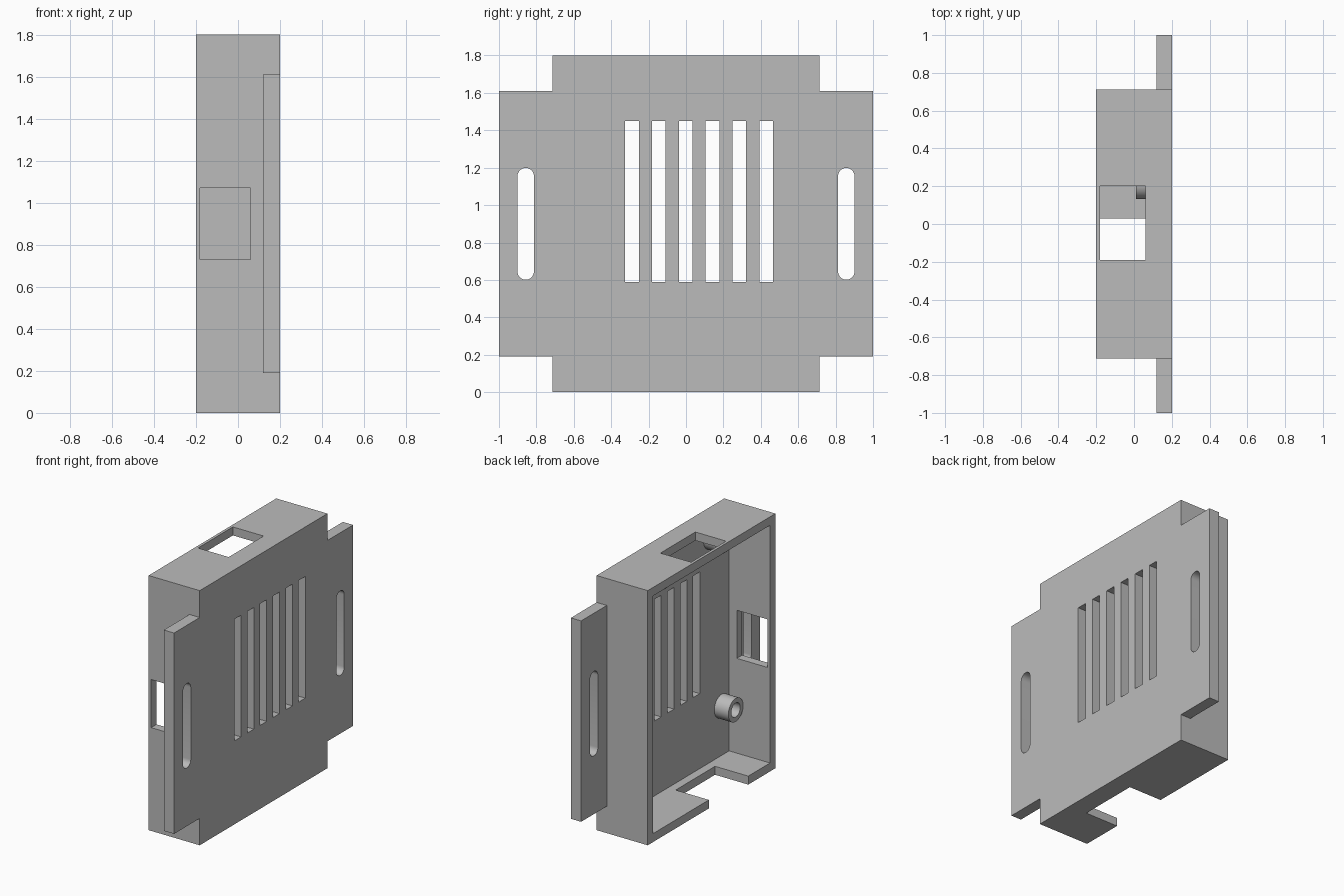
import bpy, bmesh
from math import cos, sin, pi

if "Cube" in bpy.data.objects:
    bpy.data.objects.remove(bpy.data.objects["Cube"], do_unlink=True)

grey = bpy.data.materials.new("plain grey")
grey.use_nodes = True
grey.diffuse_color = (0.5, 0.5, 0.5, 1)
grey.node_tree.nodes["Principled BSDF"].inputs["Base Color"].default_value = (0.5, 0.5, 0.5, 1)


def prism(name, outline, x0, x1):
    """Extrude a (y, z) outline along x."""
    bm = bmesh.new()
    face = bm.faces.new([bm.verts.new((x0, y, z)) for y, z in outline])
    new = bmesh.ops.extrude_face_region(bm, geom=[face])["geom"]
    bmesh.ops.translate(bm, vec=(x1 - x0, 0, 0),
                        verts=[v for v in new if isinstance(v, bmesh.types.BMVert)])
    bmesh.ops.recalc_face_normals(bm, faces=bm.faces)
    mesh = bpy.data.meshes.new(name)
    bm.to_mesh(mesh)
    bm.free()
    mesh.materials.append(grey)
    ob = bpy.data.objects.new(name, mesh)
    bpy.context.collection.objects.link(ob)
    return ob


def rect(y0, y1, z0, z1):
    return [(y0, z0), (y1, z0), (y1, z1), (y0, z1)]


def stadium(y, z0, z1, r, n=12):
    """Upright slot with round ends; z0 and z1 are the arc centres."""
    top = [(y + r * cos(pi * i / n), z1 + r * sin(pi * i / n)) for i in range(n + 1)]
    low = [(y - r * cos(pi * i / n), z0 - r * sin(pi * i / n)) for i in range(n + 1)]
    return top + low


def circle(y, z, r, n=32):
    return [(y + r * cos(2 * pi * i / n), z + r * sin(2 * pi * i / n)) for i in range(n)]


def cut(ob, *cutters):
    """Subtract the cutters, bake the result and delete them."""
    for c in cutters:
        mod = ob.modifiers.new("cut", "BOOLEAN")
        mod.operation, mod.solver, mod.object = "DIFFERENCE", "EXACT", c
    dg = bpy.context.evaluated_depsgraph_get()
    dg.update()
    mesh = bpy.data.meshes.new_from_object(ob.evaluated_get(dg))
    ob.modifiers.clear()
    ob.data = mesh
    for c in cutters:
        bpy.data.objects.remove(c, do_unlink=True)


def smooth(ob):
    bpy.ops.object.select_all(action="DESELECT")
    ob.select_set(True)
    bpy.context.view_layer.objects.active = ob
    bpy.ops.object.shade_smooth_by_angle()


HALF, TALL, WALL = 0.713, 1.8, 0.06
BACK, INNER, FACE = -0.2, 0.12, 0.2
LOW, HIGH = 0.19, 1.61

# Face plate with a mounting ear on each side
half_outline = [(HALF, 0), (HALF, LOW), (1, LOW), (1, HIGH), (HALF, HIGH), (HALF, TALL)]
plate = prism("face_plate", half_outline + [(-y, z) for y, z in reversed(half_outline)],
              INNER, FACE)

# Vent slots and rounded screw slots
slots = [prism("vent_cutter", rect(y, y + 0.073, 0.59, 1.45), 0, 0.3)
         for y in (-0.325 + 0.1435 * i for i in range(6))]
slots += [prism("screw_cutter", stadium(side * 0.857, 0.645, 1.155, 0.044), 0, 0.3)
          for side in (-1, 1)]
cut(plate, *slots)
smooth(plate)

# Surrounding walls, open at the rear
walls = prism("side_walls", rect(-HALF, HALF, 0, TALL), BACK, INNER)
cut(walls,
    prism("cavity_cutter", rect(-HALF + WALL, HALF - WALL, WALL, TALL - WALL), -0.4, 0.4),
    prism("top_window_cutter", rect(-0.19, 0.2, 1.6, 2), -0.18, 0.06),
    prism("side_window_cutter", rect(-0.9, -0.6, 0.73, 1.07), -0.18, 0.06),
    prism("bottom_notch_cutter", rect(-0.41, 0.03, -0.2, 0.2), -0.4, 0.06))

# Hollow screw posts inside
posts = {"lower_right": (-0.57, 0.41), "lower_left": (0.57, 0.44),
         "upper_right": (-0.45, 1.65), "upper_left": (0.215, 1.65)}
for place, (y, z) in posts.items():
    post = prism(place + "_post", circle(y, z, 0.083), 0.01, INNER)
    cut(post, prism("bore_cutter", circle(y, z, 0.05), -0.1, 0.3))
    smooth(post)
